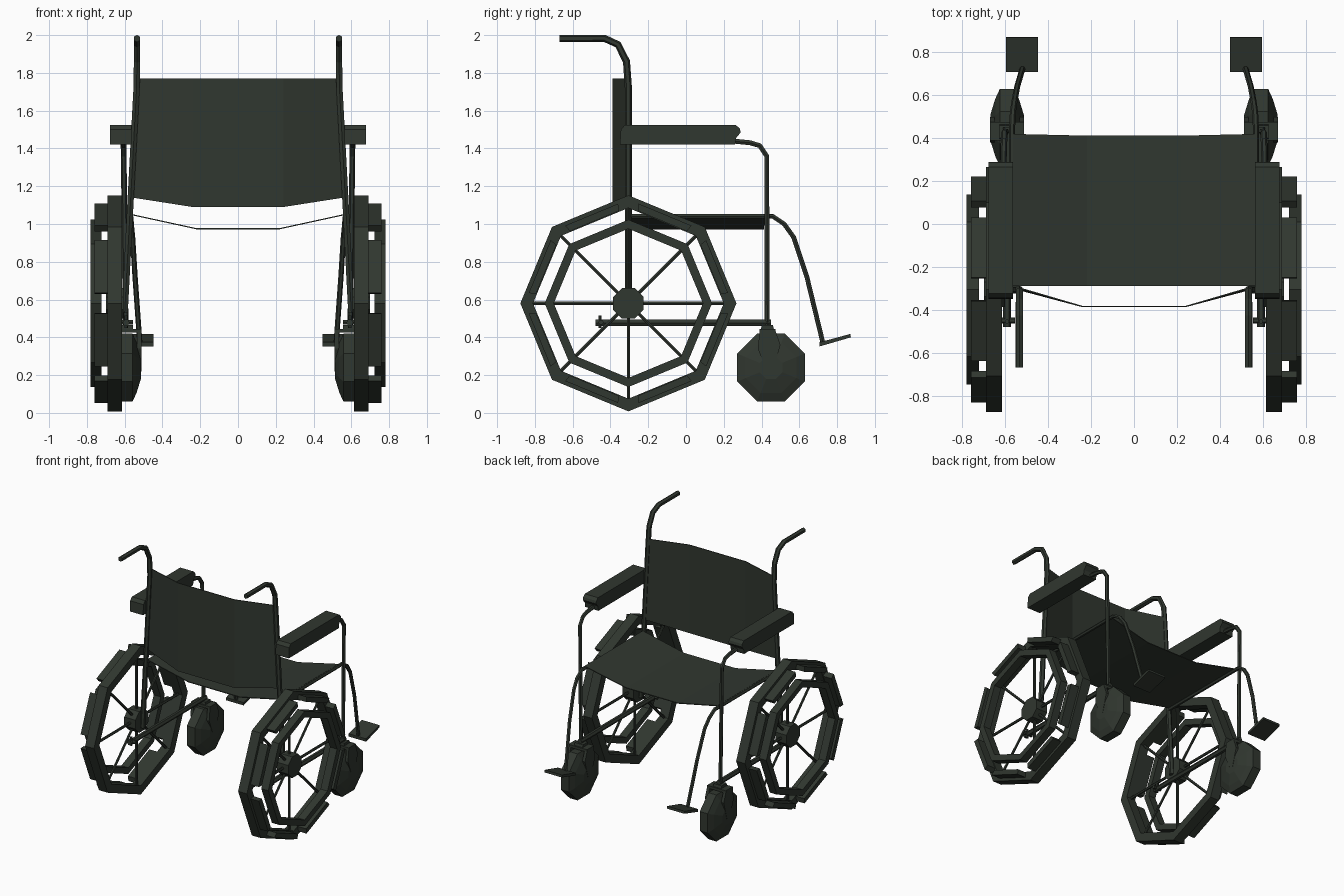
import bpy, bmesh, math
from mathutils import Vector

if "Cube" in bpy.data.objects:
    bpy.data.objects.remove(bpy.data.objects["Cube"])

mat = bpy.data.materials.new("dark green grey")
mat.diffuse_color = (0.030, 0.038, 0.029, 1)
mat.use_nodes = True
mat.node_tree.nodes["Principled BSDF"].inputs["Base Color"].default_value = mat.diffuse_color
WY, WZ = -0.305, 0.58          # big wheel centre


def finish(name, mesh, mirror=True):
    ob = bpy.data.objects.new(name, mesh)
    bpy.context.collection.objects.link(ob)
    mesh.materials.clear()
    mesh.materials.append(mat)
    if mirror:
        ob.modifiers.new("mirror", 'MIRROR')
    return ob


def from_bm(name, bm, mirror=True):
    bmesh.ops.recalc_face_normals(bm, faces=bm.faces)
    me = bpy.data.meshes.new(name)
    bm.to_mesh(me)
    bm.free()
    return finish(name, me, mirror)


def tube(name, pts, r):
    cu = bpy.data.curves.new(name, 'CURVE')
    cu.dimensions = '3D'
    cu.bevel_depth = r
    cu.bevel_resolution = 1
    cu.use_fill_caps = True
    sp = cu.splines.new('POLY')
    sp.points.add(len(pts) - 1)
    for p, q in zip(sp.points, pts):
        p.co = (*q, 1)
    tmp = bpy.data.objects.new(name, cu)
    bpy.context.collection.objects.link(tmp)
    dg = bpy.context.evaluated_depsgraph_get()
    me = bpy.data.meshes.new_from_object(tmp.evaluated_get(dg))
    bpy.data.objects.remove(tmp)
    for p in me.polygons:
        p.use_smooth = False
    return finish(name, me)


def prism(bm, yz, x0, x1):
    """Extrude a side profile along x."""
    a = [bm.verts.new((x0, y, z)) for y, z in yz]
    b = [bm.verts.new((x1, y, z)) for y, z in yz]
    n = len(yz)
    bm.faces.new(a)
    bm.faces.new(b[::-1])
    for i in range(n):
        bm.faces.new((a[i], a[(i + 1) % n], b[(i + 1) % n], b[i]))


def lathe(bm, cy, cz, prof, start=0.0, closed=False):
    """Eight-sided revolve of (radius, x) points about the x axis."""
    rings = [[bm.verts.new((x, cy + r * math.cos(start + k * math.pi / 4),
                            cz + r * math.sin(start + k * math.pi / 4)))
              for k in range(8)] for r, x in prof]
    m = len(rings)
    for i in range(m if closed else m - 1):
        p, q = rings[i], rings[(i + 1) % m]
        for k in range(8):
            bm.faces.new((p[k], p[(k + 1) % 8], q[(k + 1) % 8], q[k]))
    if not closed:
        bm.faces.new(rings[0])
        bm.faces.new(rings[-1])


def sheet(name, rows):
    bm = bmesh.new()
    vs = [[bm.verts.new(c) for c in row] for row in rows]
    for p, q in zip(vs, vs[1:]):
        for i in range(len(p) - 1):
            bm.faces.new((p[i], p[i + 1], q[i + 1], q[i]))
    ob = from_bm(name, bm, False)
    s = ob.modifiers.new("thick", 'SOLIDIFY')
    s.thickness = 0.006
    s.offset = 0


# sagging cloth seat and backrest
sheet("seat", [[(-.565, y, 1.05), (-.22, y - d, .975), (.22, y - d, .975), (.565, y, 1.05)]
               for y, d in ((-.29, 0), (.42, .008))])
sheet("backrest", [[(-w, -.30, z), (-.24, -.385, z - s), (.24, -.385, z - s), (w, -.30, z)]
                   for z, w, s in ((1.77, .53, 0), (1.14, .56, .05))])

# frame tubes
tube("back_post_and_handle", [(.60, -.305, .53), (.57, -.305, 1.10), (.537, -.305, 1.72),
                              (.535, -.315, 1.86), (.535, -.36, 1.95), (.535, -.43, 1.982),
                              (.535, -.67, 1.982)], .019)
tube("armrest_front_post", [(.61, .24, 1.44), (.608, .34, 1.43), (.606, .39, 1.415),
                            (.605, .427, 1.36), (.595, .43, .46)], .015)
tube("lower_side_rail", [(.592, -.48, .477), (.592, .45, .477)], .019)
tube("brake_peg", [(.555, -.45, .48), (.62, -.45, .48)], .014)
tube("brake_pin", [(.592, -.455, .45), (.592, -.455, .515)], .01)
tube("seat_rail_and_leg", [(.568, -.30, 1.04), (.568, .46, 1.04), (.565, .52, 1.00),
                           (.558, .57, .93), (.545, .64, .72), (.52, .725, .37)], .014)

# armrest pad with chamfered ends
bm = bmesh.new()
prism(bm, [(-.35, 1.42), (.26, 1.42), (.265, 1.455), (.29, 1.485), (.285, 1.505), (.265, 1.523),
           (-.325, 1.523), (-.345, 1.50)], .565, .678)
from_bm("armrest", bm)

# tilted footplate
bm = bmesh.new()
prism(bm, [(.708, .352), (.873, .40), (.87, .418), (.708, .374)], .448, .597)
from_bm("footplate", bm)

# big eight-sided wheel: tyre, hand rim and hub
bm = bmesh.new()
lathe(bm, WY, WZ, [(.572, .615), (.572, .69), (.505, .69), (.505, .615)], closed=True)
from_bm("tyre", bm)
bm = bmesh.new()
lathe(bm, WY, WZ, [(.443, .722), (.443, .782), (.395, .782), (.395, .722)], closed=True)
from_bm("hand_rim", bm)
bm = bmesh.new()
lathe(bm, WY, WZ, [(.088, .605), (.088, .70)], math.pi / 8)
from_bm("hub", bm)

# pads on the outer face of the tyre, one per side, open at the corners
bm = bmesh.new()
for k in range(8):
    a, b = k * math.pi / 4, (k + 1) * math.pi / 4
    A, B = Vector((math.cos(a), math.sin(a))), Vector((math.cos(b), math.sin(b)))
    C = Vector((WY, WZ))
    prism(bm, [C + A.lerp(B, t) * r for r, t in ((.55, .14), (.55, .86), (.51, .86), (.51, .14))],
          .688, .76)
from_bm("tyre_pads", bm)

# spokes
for k in range(8):
    a = k * math.pi / 4
    tube("spoke", [(.652, WY + r * math.cos(a), WZ + r * math.sin(a)) for r in (.06, .52)], .01)

# bulging caster wheel and fork
bm = bmesh.new()
cx = .592
prof = [(.065, .078), (.145, .055), (.194, .034)]
lathe(bm, .45, .24, [(r, cx - h) for r, h in prof] + [(r, cx + h) for r, h in prof[::-1]],
      math.pi / 8)
from_bm("caster_wheel", bm)
bm = bmesh.new()
prism(bm, [(.395, .425), (.47, .425), (.46, .465), (.40, .465)], cx - .035, cx + .035)
for s in (-1, 1):
    prism(bm, [(.39, .43), (.475, .43), (.50, .36), (.46, .22), (.42, .24), (.38, .34)],
          cx + s * .058, cx + s * .08)
prism(bm, [(.39, .425), (.475, .425), (.475, .445), (.39, .445)], cx - .08, cx + .08)
from_bm("caster_fork", bm)
